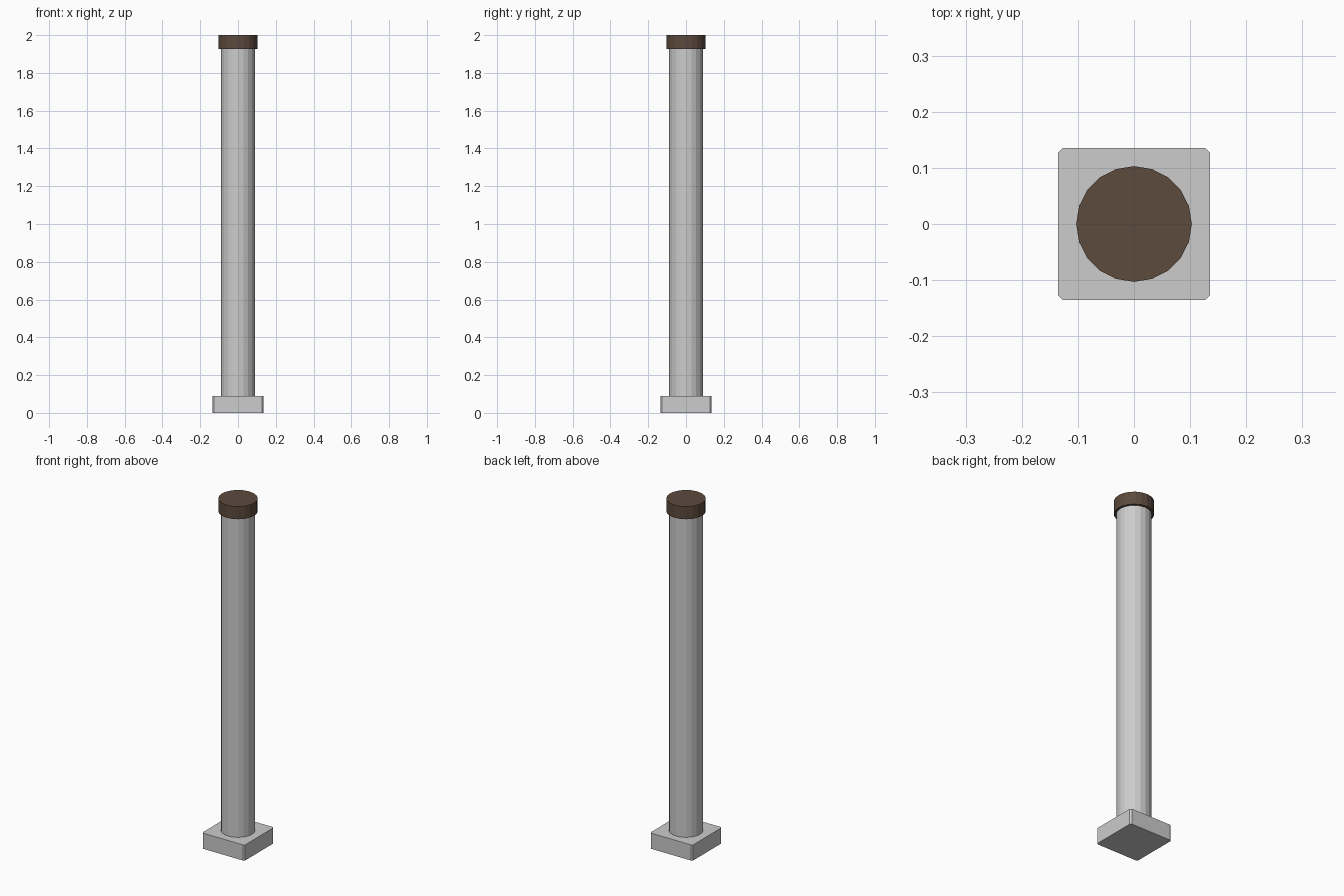
import bpy
import bmesh

if "Cube" in bpy.data.objects:
    bpy.data.objects.remove(bpy.data.objects["Cube"], do_unlink=True)


def material(name, rgb):
    mat = bpy.data.materials.new(name)
    mat.use_nodes = True
    color = (*rgb, 1)
    mat.diffuse_color = color
    mat.node_tree.nodes["Principled BSDF"].inputs["Base Color"].default_value = color
    return mat


def finish(name, bm, mat):
    mesh = bpy.data.meshes.new(name)
    bm.to_mesh(mesh)
    bm.free()
    mesh.materials.append(mat)
    obj = bpy.data.objects.new(name, mesh)
    bpy.context.collection.objects.link(obj)
    return obj


def cylinder(name, radius, bottom, top, mat):
    bm = bmesh.new()
    bmesh.ops.create_cone(bm, cap_ends=True, segments=20, radius1=radius,
                          radius2=radius, depth=top - bottom)
    bmesh.ops.translate(bm, verts=bm.verts, vec=(0, 0, (top + bottom) / 2))
    return finish(name, bm, mat)


def plinth(name, width, height, chamfer, mat):
    bm = bmesh.new()
    bmesh.ops.create_cube(bm, size=1)
    bmesh.ops.scale(bm, verts=bm.verts, vec=(width, width, height))
    bmesh.ops.translate(bm, verts=bm.verts, vec=(0, 0, height / 2))
    # Only the upright corners are chamfered
    upright = [e for e in bm.edges
               if abs(e.verts[0].co.z - e.verts[1].co.z) > height / 2]
    bmesh.ops.bevel(bm, geom=upright, offset=chamfer, segments=1, affect='EDGES')
    return finish(name, bm, mat)


light_grey = material("light_grey", (0.604, 0.604, 0.604))
dark_brown = material("dark_brown", (0.107, 0.069, 0.047))

# Square foot, round shaft and overhanging cap
plinth("base_plinth", 0.27, 0.09, 0.008, light_grey)
cylinder("shaft", 0.09, 0.09, 1.93, light_grey)
cylinder("top_cap", 0.103, 1.927, 2.0, dark_brown)
